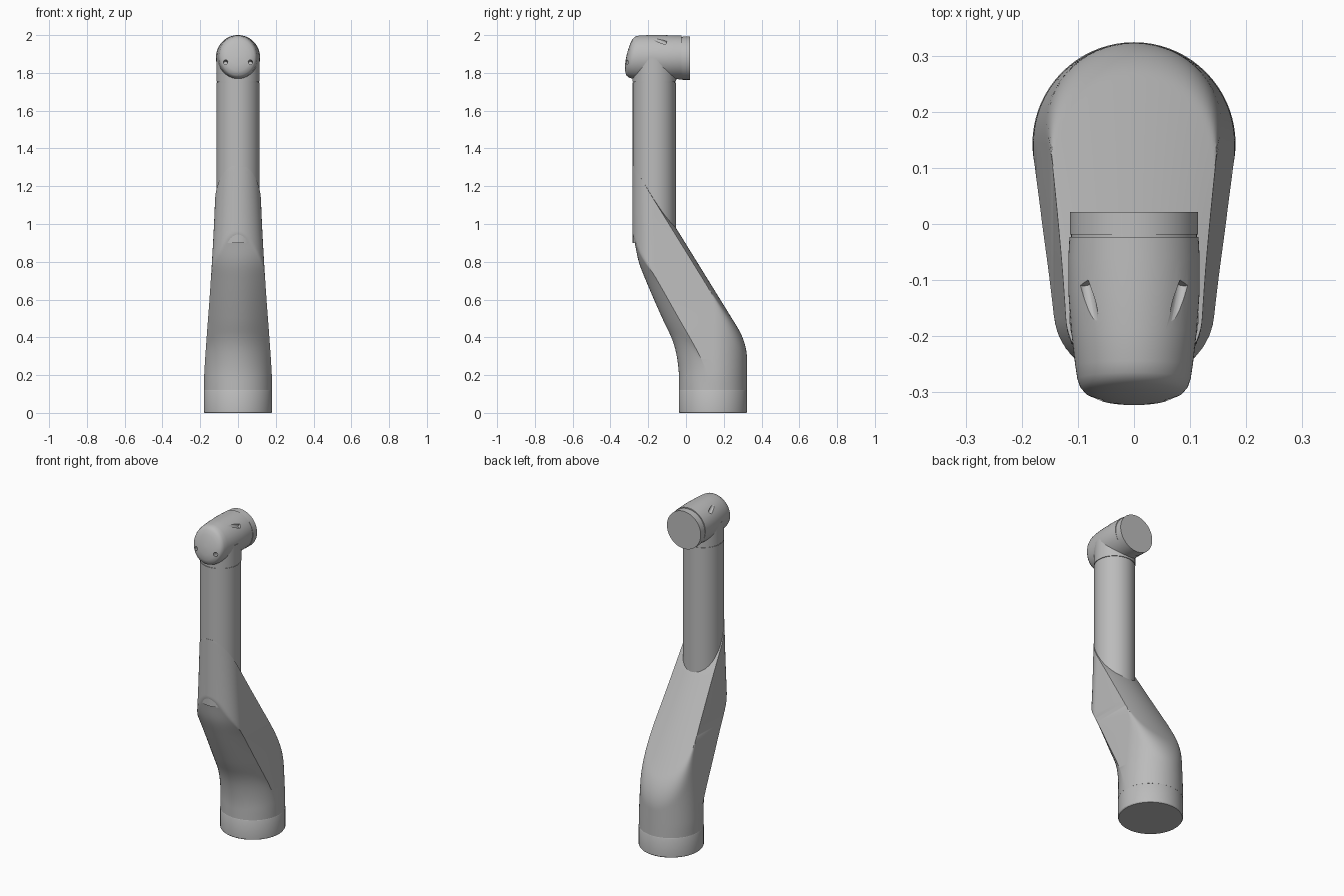
import bpy, bmesh, math
from mathutils import Vector

cube = bpy.data.objects.get("Cube")
if cube:
    bpy.data.objects.remove(cube, do_unlink=True)

BASE_Y, BASE_R = 0.143, 0.18
TUBE_Y, TUBE_R = -0.168, 0.114
HEAD_Z = 1.882
SIDES = 72

grey = bpy.data.materials.new("light_grey")
grey.use_nodes = True
colour = (0.5, 0.5, 0.5, 1)
grey.diffuse_color = colour
grey.node_tree.nodes["Principled BSDF"].inputs["Base Color"].default_value = colour


def finish(name, bm, angle=28):
    bmesh.ops.remove_doubles(bm, verts=bm.verts, dist=0.00005)
    bmesh.ops.recalc_face_normals(bm, faces=bm.faces)
    mesh = bpy.data.meshes.new(name)
    bm.to_mesh(mesh)
    bm.free()
    mesh.materials.append(grey)
    obj = bpy.data.objects.new(name, mesh)
    bpy.context.collection.objects.link(obj)
    shade(obj, angle)
    return obj


def shade(obj, angle):
    bpy.ops.object.select_all(action="DESELECT")
    obj.select_set(True)
    bpy.context.view_layer.objects.active = obj
    bpy.ops.object.shade_smooth_by_angle(angle=math.radians(angle))


def loft(bm, rings):
    """Skin a list of equal-length closed rings and cap both ends."""
    rows = [[bm.verts.new(p) for p in ring] for ring in rings]
    n = len(rows[0])
    for a, b in zip(rows, rows[1:]):
        for i in range(n):
            j = (i + 1) % n
            bm.faces.new((a[i], a[j], b[j], b[i]))
    bm.faces.new(rows[0])
    bm.faces.new(rows[-1])


def turned(name, profile, y):
    """Upright turned part from (z, radius) pairs."""
    bm = bmesh.new()
    turn = [math.tau * i / SIDES for i in range(SIDES)]
    loft(bm, [[(r * math.cos(t), y + r * math.sin(t), z) for t in turn]
              for z, r in profile])
    return finish(name, bm)


def curve(keys, z):
    """Smooth interpolation through (z, value) keys."""
    last = len(keys) - 1

    def slope(i):
        a, b = keys[max(i - 1, 0)], keys[min(i + 1, last)]
        return (b[1] - a[1]) / (b[0] - a[0])
    z = min(max(z, keys[0][0]), keys[-1][0])
    i = max(k for k in range(last) if keys[k][0] <= z)
    (z0, v0), (z1, v1) = keys[i], keys[i + 1]
    h = z1 - z0
    t = (z - z0) / h
    return (v0 * (1 + 2 * t) * (1 - t) ** 2 + h * slope(i) * t * (1 - t) ** 2
            + v1 * t * t * (3 - 2 * t) + h * slope(i + 1) * t * t * (t - 1))


def soft_min(a, b, k=0.055):
    h = max(k - abs(a - b), 0) / k
    return min(a, b) - h * h * k / 4


# Shape of the leaning middle section
WIDTH = [(0.1, 0.18), (0.2, 0.179), (0.4, 0.166), (0.6, 0.151), (0.8, 0.138),
         (1.0, 0.127), (1.2, 0.119), (1.32, 0.116)]
FRONT = [(0.1, 0.05), (0.25, -0.013), (0.36, -0.058), (0.5, -0.125), (0.7, -0.212),
         (0.8, -0.25), (0.95, -0.284), (1.05, -0.33), (1.4, -0.5)]
BULGE = [(0.1, 0.13), (0.36, 0.1), (0.5, 0.087), (0.7, 0.061), (0.95, 0.015), (1.4, 0.0)]


def back_y(x, z, w):
    u = min(abs(x) / w, 1)
    fade = min(max((1.31 - z) / 0.33, 0), 1)
    slope = 0.28 - (z - 0.4) * 0.618 + 0.025 * fade * (1 - u * u)
    return soft_min(BASE_Y + BASE_R * math.sqrt(1 - u * u), slope)


def front_y(x, z, w):
    u = min(abs(x) / w, 1)
    round_part = math.sqrt(1 - u * u)
    slope = curve(FRONT, z) + curve(BULGE, z) * u * u
    under = soft_min(BASE_Y - BASE_R * round_part, slope)
    return max(TUBE_Y - 0.116 * round_part, under)


def section(z, n=32):
    w = curve(WIDTH, z)
    lo, hi = 0.0, w
    if back_y(w, z, w) < front_y(w, z, w):
        for _ in range(30):
            mid = (lo + hi) / 2
            if back_y(mid, z, w) > front_y(mid, z, w):
                lo = mid
            else:
                hi = mid
        hi = max(lo, 0.001)
    xs = [hi * math.sin(math.pi * (i / n - 0.5)) for i in range(n + 1)]
    back = [(x, back_y(x, z, w), z) for x in xs]
    front = [(x, front_y(x, z, w), z) for x in reversed(xs)]
    return back + front


bm = bmesh.new()
loft(bm, [section(0.12 + 1.188 * i / 110) for i in range(111)])
finish("leaning_body", bm)

# Base ring, upper tube and the collar under the head
turned("base_ring", [(0, 0.177), (0.006, 0.181), (0.117, 0.181), (0.121, 0.179)], BASE_Y)
turned("upper_tube", [(0.9, TUBE_R), (1.75, TUBE_R)], TUBE_Y)
turned("seam_ring", [(1.745, 0.111), (1.76, 0.111)], TUBE_Y)
turned("collar", [(1.754, 0.115), (1.88, 0.115)], TUBE_Y)

# Head: (y, half width, half height, tilt) rings from joint to rounded nose
HEAD = [(-0.023, 0.115, 0.115, 0), (-0.06, 0.117, 0.116, 0), (-0.12, 0.117, 0.118, 0),
        (-0.19, 0.112, 0.118, 0), (-0.25, 0.105, 0.116, 0.05), (-0.276, 0.101, 0.112, 0.1),
        (-0.29, 0.096, 0.105, 0.14), (-0.3, 0.087, 0.095, 0.17), (-0.309, 0.066, 0.072, 0.19),
        (-0.315, 0.036, 0.04, 0.2), (-0.317, 0.006, 0.006, 0.2)]


def head_ring(y, rx, rz, tilt):
    ring = []
    for i in range(SIDES):
        t = math.tau * i / SIDES
        dz = rz * math.sin(t)
        ring.append((rx * math.cos(t), y + tilt * dz, HEAD_Z + dz))
    return ring


bm = bmesh.new()
loft(bm, [head_ring(*ring) for ring in HEAD])
head = finish("head", bm, 35)

# Screw recesses bored into the top and nose, mirrored left and right
bores = [((0.069, -0.2, 2.0), (0.086, -0.105, 1.956)),
         ((0.066, -0.37, 1.872), (0.066, -0.275, 1.848))]
for start, end in bores:
    for side in (-1, 1):
        a, b = (Vector((side * p[0], p[1], p[2])) for p in (start, end))
        bm = bmesh.new()
        bmesh.ops.create_cone(bm, cap_ends=True, segments=20, radius1=0.012,
                              radius2=0.012, depth=(b - a).length)
        turn = (b - a).to_track_quat("Z", "Y").to_matrix()
        bmesh.ops.rotate(bm, verts=bm.verts, matrix=turn)
        bmesh.ops.translate(bm, verts=bm.verts, vec=(a + b) / 2)
        cutter = finish("recess_cutter", bm)
        cutter.hide_render = True
        cut = head.modifiers.new("recess", "BOOLEAN")
        cut.operation, cut.solver, cut.object = "DIFFERENCE", "EXACT", cutter
        bpy.context.view_layer.objects.active = head
        bpy.ops.object.modifier_apply(modifier=cut.name)
        bpy.data.objects.remove(cutter, do_unlink=True)
shade(head, 35)

# Joint flange behind a narrow groove
for name, y0, y1, r in (("joint_groove", 0, -0.04, 0.112), ("joint_flange", 0.021, -0.019, 0.1145)):
    bm = bmesh.new()
    loft(bm, [[(x, y, z - 0.004) for x, y, z in head_ring(y, r, r, 0)] for y in (y0, y1)])
    finish(name, bm)
